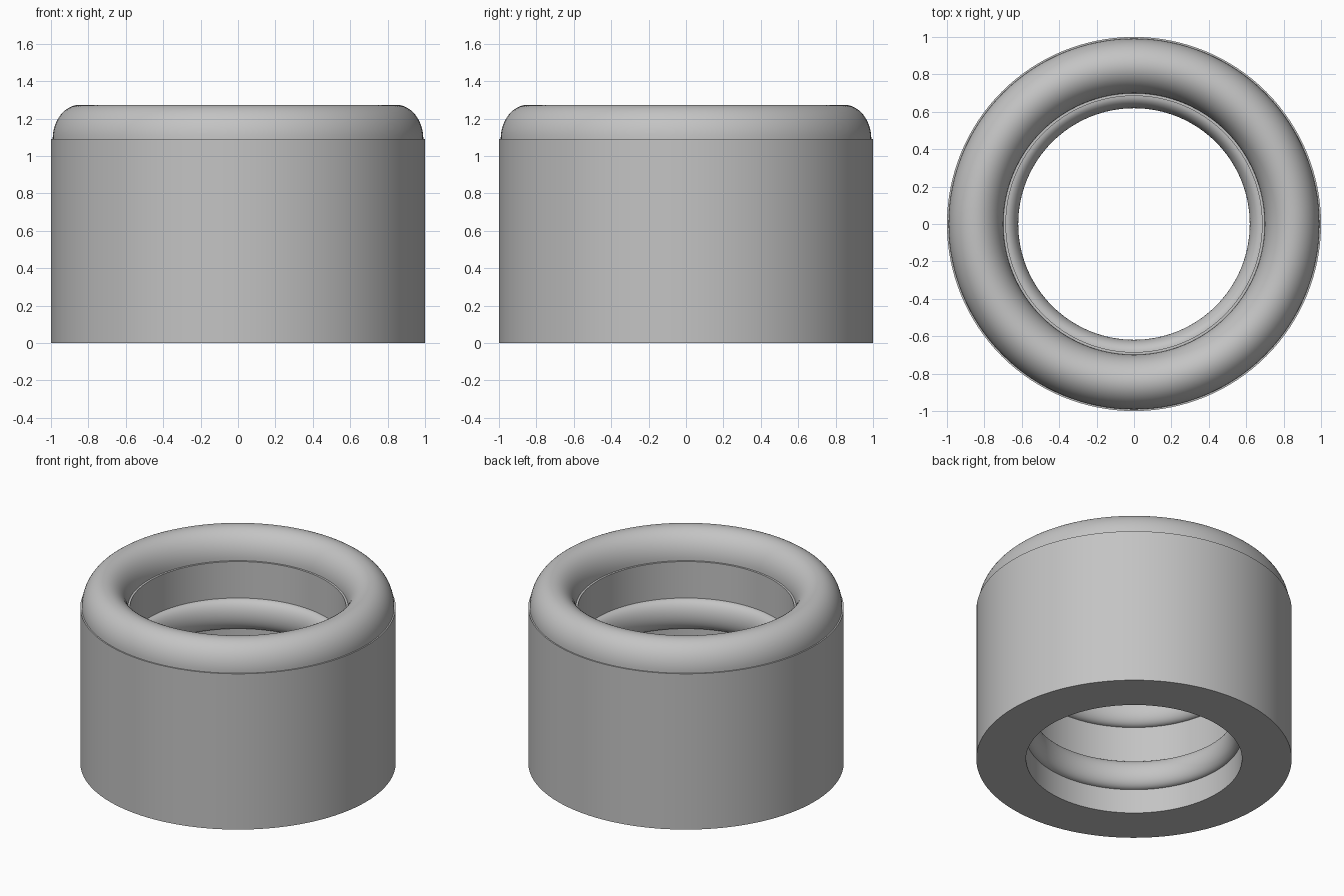
import bpy
import bmesh
import math

SEGMENTS = 128
HEIGHT = 1.09        # top of the straight sleeve
BORE = 0.685         # inner wall radius

cube = bpy.data.objects.get("Cube")
if cube:
    bpy.data.objects.remove(cube, do_unlink=True)

grey = bpy.data.materials.new("plain grey")
grey.use_nodes = True
colour = (0.55, 0.55, 0.55, 1)
grey.diffuse_color = colour
grey.node_tree.nodes["Principled BSDF"].inputs["Base Color"].default_value = colour


def half_ellipse(r, z, a, b, start, steps=20):
    """Half an ellipse as (radius, height) points, turning anticlockwise."""
    angles = [start + math.pi * i / steps for i in range(steps + 1)]
    return [(r + a * math.cos(t), z + b * math.sin(t)) for t in angles]


def inner_rib(z, b):
    """Rounded rib swelling inward from the bore, listed from top to bottom."""
    return half_ellipse(BORE, z, 0.066, b, math.pi / 2)


def lathe(name, profile):
    """Revolve a closed profile around z into a watertight object."""
    bm = bmesh.new()
    rings = []
    for k in range(SEGMENTS):
        t = 2 * math.pi * k / SEGMENTS
        rings.append([bm.verts.new((r * math.cos(t), r * math.sin(t), z))
                      for r, z in profile])
    for k in range(SEGMENTS):
        a, b = rings[k], rings[(k + 1) % SEGMENTS]
        for i in range(len(profile)):
            j = (i + 1) % len(profile)
            bm.faces.new((a[i], b[i], b[j], a[j]))
    bmesh.ops.recalc_face_normals(bm, faces=bm.faces)
    mesh = bpy.data.meshes.new(name)
    bm.to_mesh(mesh)
    bm.free()
    mesh.materials.append(grey)
    obj = bpy.data.objects.new(name, mesh)
    bpy.context.collection.objects.link(obj)
    bpy.ops.object.select_all(action="DESELECT")
    obj.select_set(True)
    bpy.context.view_layer.objects.active = obj
    bpy.ops.object.shade_smooth_by_angle(angle=math.radians(35))
    return obj


# Sleeve with a domed rim on top and two rounded ribs inside the bore
outer_wall = [(BORE, 0), (1, 0), (1, HEIGHT)]
domed_rim = half_ellipse(0.845, HEIGHT, 0.146, 0.184, 0, 28)
bore_wall = [(BORE, HEIGHT)] + inner_rib(0.73, 0.105) + inner_rib(0.27, 0.1)

lathe("ribbed_sleeve", outer_wall + domed_rim + bore_wall)
